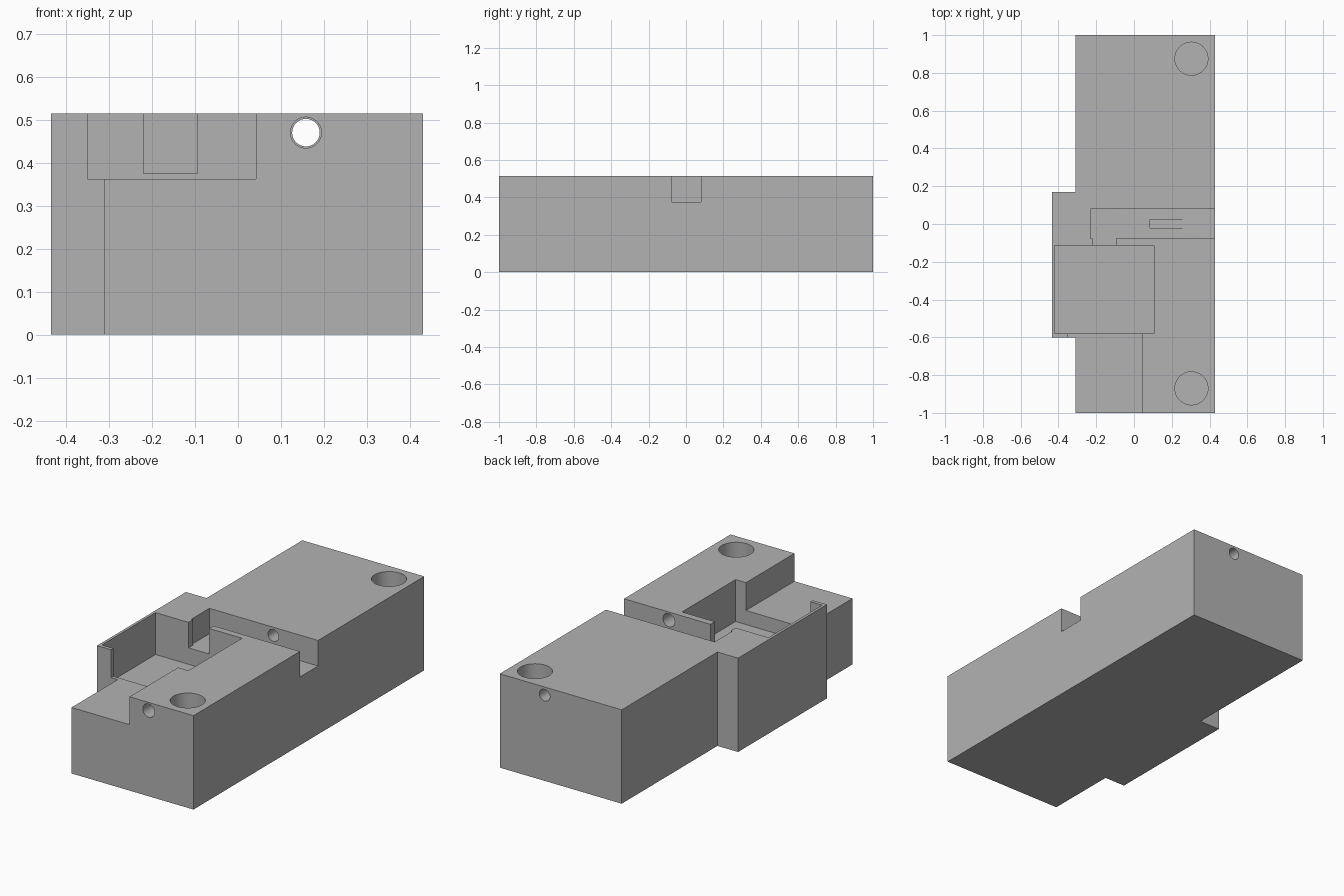
import bpy
import bmesh
from math import radians
from mathutils import Matrix, Vector

cube = bpy.data.objects.get("Cube")
if cube:
    bpy.data.objects.remove(cube, do_unlink=True)

TOP = 0.515
OVER = TOP + 0.1      # cutters reach above the top face

grey = bpy.data.materials.new("plain grey")
grey.use_nodes = True
grey.diffuse_color = (0.45, 0.45, 0.45, 1)
grey.node_tree.nodes["Principled BSDF"].inputs["Base Color"].default_value = grey.diffuse_color


def finish(name, bm):
    bmesh.ops.recalc_face_normals(bm, faces=bm.faces)
    mesh = bpy.data.meshes.new(name)
    bm.to_mesh(mesh)
    bm.free()
    mesh.materials.append(grey)
    obj = bpy.data.objects.new(name, mesh)
    bpy.context.collection.objects.link(obj)
    return obj


def prism(name, outline, offset):
    """Extrude a flat outline along an offset."""
    bm = bmesh.new()
    face = bm.faces.new([bm.verts.new(p) for p in outline])
    moved = bmesh.ops.extrude_face_region(bm, geom=[face])["geom"]
    bmesh.ops.translate(bm, vec=Vector(offset),
                        verts=[v for v in moved if isinstance(v, bmesh.types.BMVert)])
    return finish(name, bm)


def box(name, x0, x1, y0, y1, z0):
    return prism(name, [(x0, y0, z0), (x1, y0, z0), (x1, y1, z0), (x0, y1, z0)],
                 (0, 0, OVER - z0))


def cylinder(name, radius, length, centre, tilt=0):
    bm = bmesh.new()
    bmesh.ops.create_cone(bm, cap_ends=True, segments=48, radius1=radius, radius2=radius,
                          depth=length,
                          matrix=Matrix.Translation(centre) @ Matrix.Rotation(radians(tilt), 4, 'X'))
    return finish(name, bm)


# Body with the stepped-out side block
body = prism("housing_body", [(-0.31, -1, 0), (0.43, -1, 0), (0.43, 1, 0), (-0.31, 1, 0),
                              (-0.31, 0.17, 0), (-0.435, 0.17, 0),
                              (-0.435, -0.6, 0), (-0.31, -0.6, 0)], (0, 0, TOP))

# Recesses open to the top
cutters = [
    box("pocket_cutter", -0.42, 0.105, -0.58, -0.115, 0.285),
    box("front_channel_cutter", -0.35, 0.042, -1.1, -0.5, 0.362),
    box("cross_groove_cutter", -0.23, 0.6, -0.077, 0.08, 0.375),
    box("link_slot_cutter", -0.22, -0.094, -0.2, 0, 0.375),
    # Shallow ramped slot in the groove floor
    prism("ramp_slot_cutter", [(0.085, -0.022, 0.335), (0.3, -0.022, 0.375),
                               (0.3, -0.022, 0.42), (0.085, -0.022, 0.42)], (0, 0.046, 0)),
    # Lengthwise bore, slightly wider in the front half
    cylinder("front_bore_cutter", 0.036, 1.1, (0.158, -0.55, 0.47), 90),
    cylinder("back_bore_cutter", 0.032, 1.1, (0.158, 0.55, 0.47), 90),
]
# Blind round sockets at both ends
for y in (-0.87, 0.875):
    cutters.append(cylinder("socket_cutter", 0.0875, 0.4, (0.304, y, TOP)))

bpy.context.view_layer.objects.active = body
for cutter in cutters:
    cutter.hide_render = True
    cut = body.modifiers.new(cutter.name, 'BOOLEAN')
    cut.operation = 'DIFFERENCE'
    cut.solver = 'EXACT'
    cut.object = cutter
    bpy.ops.object.modifier_apply(modifier=cut.name)
    bpy.data.objects.remove(cutter, do_unlink=True)

bpy.ops.object.select_all(action='DESELECT')
body.select_set(True)
bpy.ops.object.shade_smooth_by_angle(angle=radians(30))
